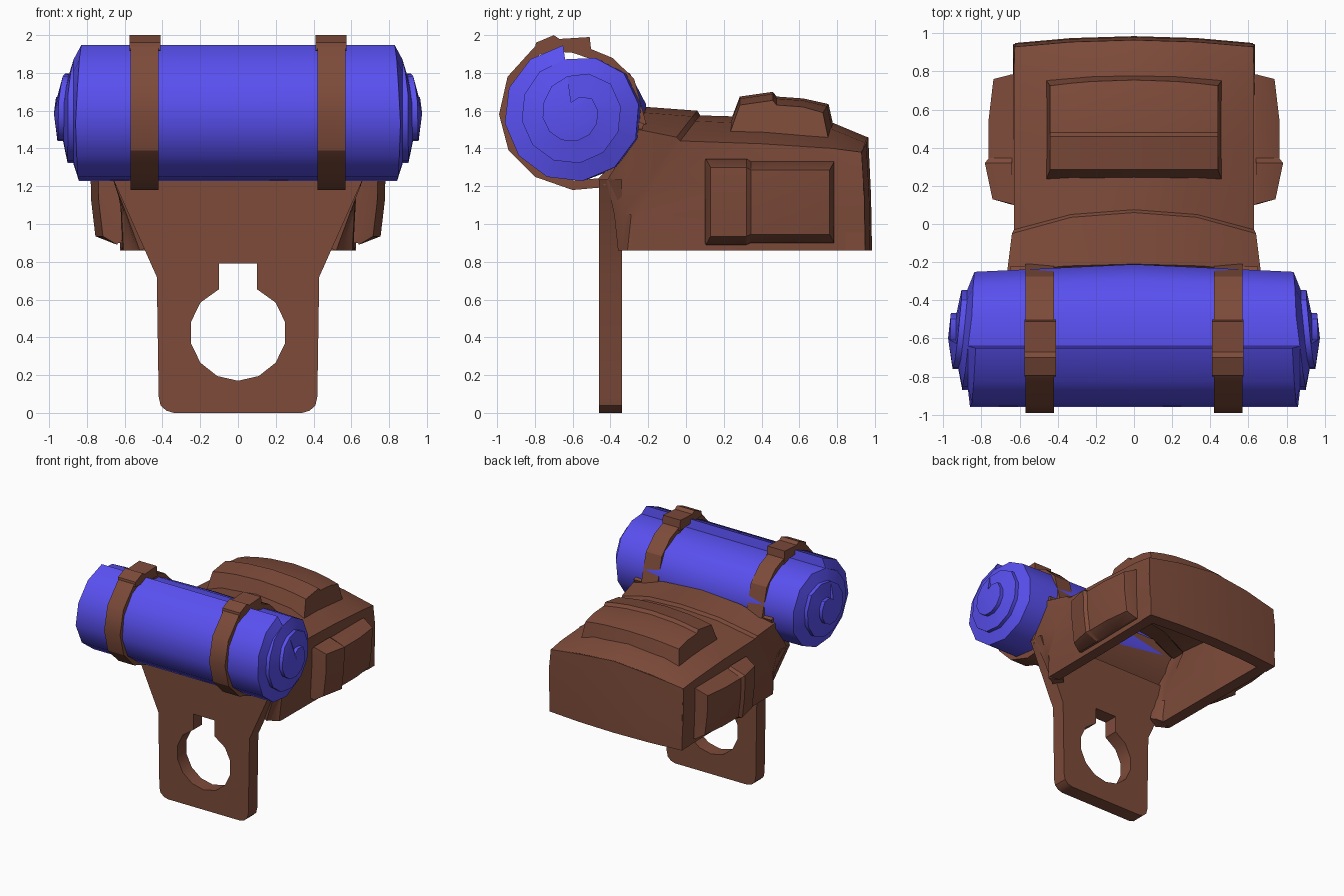
import bpy, bmesh, math

if "Cube" in bpy.data.objects:
    bpy.data.objects.remove(bpy.data.objects["Cube"])


def material(name, rgb):
    m = bpy.data.materials.new(name)
    m.diffuse_color = (*rgb, 1)
    m.use_nodes = True
    m.node_tree.nodes["Principled BSDF"].inputs["Base Color"].default_value = m.diffuse_color
    return m


LEATHER = material("leather", (0.205, 0.07, 0.042))
CLOTH = material("cloth", (0.10, 0.08, 0.87))


def finish(name, bm, mat, thick=0, offset=-1, angle=30):
    me = bpy.data.meshes.new(name)
    bm.to_mesh(me)
    bm.free()
    me.materials.append(mat)
    ob = bpy.data.objects.new(name, me)
    bpy.context.collection.objects.link(ob)
    bpy.ops.object.select_all(action="DESELECT")
    ob.select_set(True)
    bpy.context.view_layer.objects.active = ob
    if thick:
        s = ob.modifiers.new("thickness", "SOLIDIFY")
        s.thickness, s.offset, s.use_even_offset = thick, offset, False
        bpy.ops.object.modifier_apply(modifier=s.name)
    bpy.ops.object.shade_smooth_by_angle(angle=math.radians(angle))
    return ob


def loft(name, rows, mat, solid=False, thick=0, offset=-1):
    """Skin rows of points; solid closes each ring and caps both ends."""
    bm = bmesh.new()
    vs = [[bm.verts.new(p) for p in r] for r in rows]
    n = len(rows[0])
    for a, b in zip(vs, vs[1:]):
        for i in range(n if solid else n - 1):
            j = (i + 1) % n
            bm.faces.new((a[i], a[j], b[j], b[i]))
    if solid:
        bm.faces.new(vs[0])
        bm.faces.new(vs[-1])
        bmesh.ops.recalc_face_normals(bm, faces=bm.faces)
    else:
        bm.normal_update()
        top = max(bm.faces, key=lambda f: f.calc_center_median().z)
        if top.normal.z < 0:
            bmesh.ops.reverse_faces(bm, faces=bm.faces)
    return finish(name, bm, mat, thick, offset)


def interp(keys, t):
    for (a, u), (b, v) in zip(keys, keys[1:]):
        if t <= b:
            return u + (v - u) * (t - a) / (b - a)
    return keys[-1][1]


# Mounting plate with keyhole: two mirrored halves joined on the centre line
outer = [(0, 0), (.34, 0), (.38, .012), (.41, .04), (.42, .085), (.43, .72), (.66, 1.235), (0, 1.235)]
hole = [(0, .79), (.1, .79), (.1, .655)]
for k in range(2, 8):
    a = math.radians(90 - 180 * k / 7)
    hole.append((.255 * math.cos(a), .425 + .255 * math.sin(a)))
hole[-1] = (0, .17)
bm = bmesh.new()
for s in (1, -1):
    f = bm.faces.new([bm.verts.new((s * x, -.40, z)) for x, z in outer + hole])
    if s < 0:
        f.normal_flip()
bmesh.ops.remove_doubles(bm, verts=bm.verts, dist=1e-4)
finish("mounting_plate", bm, LEATHER, .12, 0)

# Hollow bag body, open below: half sections from lower edge up to the crown
half = [
    [(.52, -.36, .86), (.59, -.38, 1.05), (.66, -.42, 1.23), (.66, -.27, 1.47), (.36, -.25, 1.56), (0, -.225, 1.58)],
    [(.54, -.34, .86), (.60, -.33, 1.05), (.66, -.32, 1.30), (.665, -.25, 1.50), (.36, -.22, 1.59), (0, -.21, 1.62)],
    [(.605, -.31, .86), (.615, -.29, 1.05), (.63, -.19, 1.24), (.64, -.05, 1.46), (.33, .035, 1.57), (0, .06, 1.60)],
    [(.61, -.29, .86), (.62, -.26, 1.05), (.625, -.16, 1.22), (.63, -.03, 1.44), (.33, .05, 1.545), (0, .075, 1.575)],
    [(.615, .40, .86), (.62, .40, 1.05), (.63, .40, 1.22), (.63, .40, 1.425), (.33, .42, 1.53), (0, .42, 1.565)],
    [(.62, .78, .86), (.63, .78, 1.05), (.635, .78, 1.22), (.63, .78, 1.40), (.33, .78, 1.50), (0, .78, 1.535)],
    [(.62, .945, .86), (.63, .945, 1.05), (.635, .94, 1.22), (.625, .93, 1.38), (.33, .95, 1.43), (0, .96, 1.46)],
]
rows = [r + [(-x, y, z) for x, y, z in r[-2::-1]] for r in half]
loft("bag_body", rows, LEATHER, thick=.095)

# Curved back panel of the bag, a closed slab
rows = []
for x in (-.625, -.33, 0, .33, .625):
    u = abs(x) / .625
    y, z = .036 * u * u, .08 * u ** 1.4
    rows.append([(x, .985 - y, .86), (x, .98 - y, 1.15), (x, .965 - y, 1.46 - z),
                 (x, .88 - y, 1.455 - z), (x, .88 - y, .86)])
loft("bag_back_panel", rows, LEATHER, True)

# Curved saddle that holds the roll
cradle = [(-.45, 1.22), (-.405, 1.265), (-.325, 1.345), (-.275, 1.46), (-.245, 1.54)]
loft("roll_cradle", [[(x, y, z) for y, z in cradle] for x in (-.65, .65)], LEATHER, thick=.05, offset=0)

# Top pocket with raised flap, crowned across x
prof = [(.23, 1.53), (.285, 1.675), (.46, 1.70), (.48, 1.675), (.62, 1.665), (.755, 1.635), (.785, 1.50), (.5, 1.48)]
rows = []
for x in (-.44, -.33, -.22, 0, .22, .33, .44):
    u = (x / .44) ** 2
    rows.append([(x * (1.05 if i in (0, 6, 7) else 1), y - (.03 * u if y > .7 else 0),
                  z - (.055 if i in (0, 6, 7) else .045) * u) for i, (y, z) in enumerate(prof)])
loft("top_pocket", rows, LEATHER, True)

# Side pockets with raised front flap
face = [(.13, .745), (.32, .785), (.345, .765), (.55, .765), (.76, .74)]
for s, side in ((1, "right"), (-1, "left")):
    rows = []
    for z, dx, lift in ((.90, None, 0), (.945, -.03, 0), (1.12, -.008, 0), (1.285, -.003, 0), (1.33, None, 0)):
        grow = .025 if dx is None else 0
        ring = [(s * .58, .10, z), (s * .635, .10, z)]
        for y, x in face:
            flap = (.015 if z > 1.2 else -.01 if z < 1 else 0) if y < .33 else 0
            xx = .64 if dx is None else x + dx
            ring.append((s * xx, y + (grow if y > .7 else -grow if y < .2 else 0), z + flap))
        ring += [(s * .635, .785, z), (s * .58, .785, z)]
        rows.append(ring)
    loft(side + "_pocket", rows, LEATHER, True)

# Bedroll: a spiral of cloth whose inner turns telescope out at both ends
N = 12
R = [(0, .365), (8, .36), (10, .345), (12, .29), (14, .275), (22, .255), (24, .20), (26, .165), (34, .13), (36, .06)]
X = [(0, .83), (3, .86), (8, .83), (11, .85), (12, .87), (14, .90), (22, .905), (26, .95), (36, .965)]
bm = bmesh.new()
ends, mid = {}, []
for s in (1, -1):
    S, I = [], []
    for k in range(3 * N + 1):
        a = math.radians(98) + 2 * math.pi * k / N
        r, x = interp(R, k), interp(X, k)
        y, z = -.6 + r * math.cos(a), 1.585 + r * math.sin(a)
        S.append(bm.verts.new((s * x, y, z)))
        if s > 0 and k <= N:  # middle of the roll bulges towards the bag
            mid.append(bm.verts.new((0, y + .04 * max(0, math.cos(a)), z)))
        step = .03 * min(1, max(0, (k - N) / 2))
        I.append(bm.verts.new((s * (x - step), y, z)) if step else S[-1])
    C = bm.verts.new((s * .975, -.6, 1.585))
    for k in range(2 * N):
        bm.faces.new((S[k], S[k + 1], I[k + 1 + N], I[k + N]))
    for k in range(N, 3 * N):
        q = [I[k], I[k + 1], S[k + 1]] + ([S[k]] if S[k] is not I[k] else [])
        bm.faces.new(q)
    for k in range(2 * N, 3 * N):
        bm.faces.new((S[k], S[k + 1], C))
    bm.faces.new((S[2 * N], S[3 * N], I[3 * N]))
    ends[s] = S
for P, Q in ((ends[1], mid), (mid, ends[-1])):
    for k in range(N):
        bm.faces.new((P[k], P[k + 1], Q[k + 1], Q[k]))
    bm.faces.new((P[N], P[0], Q[0], Q[N]))
bmesh.ops.recalc_face_normals(bm, faces=bm.faces)
finish("bedroll", bm, CLOTH, angle=40)

# Straps around the roll, each with a folded buckle tab
strap = [(-.43, 1.195), (-.60, 1.18), (-.80, 1.25), (-.94, 1.39), (-.99, 1.58), (-.945, 1.78), (-.80, 1.94),
         (-.65, 1.975), (-.50, 1.925), (-.39, 1.88), (-.275, 1.77), (-.21, 1.53)]
tab = [(-.80, 1.92), (-.795, 1.96), (-.70, 2.0), (-.67, 1.98), (-.51, 1.99), (-.50, 1.90)]
for s, side in ((1, "right"), (-1, "left")):
    loft(side + "_strap", [[(s * x, y, z) for y, z in strap] for x in (.42, .57)], LEATHER, thick=.05)
    loft(side + "_strap_tab", [[(s * x, y, z) for y, z in tab] for x in (.41, .575)], LEATHER, True)
